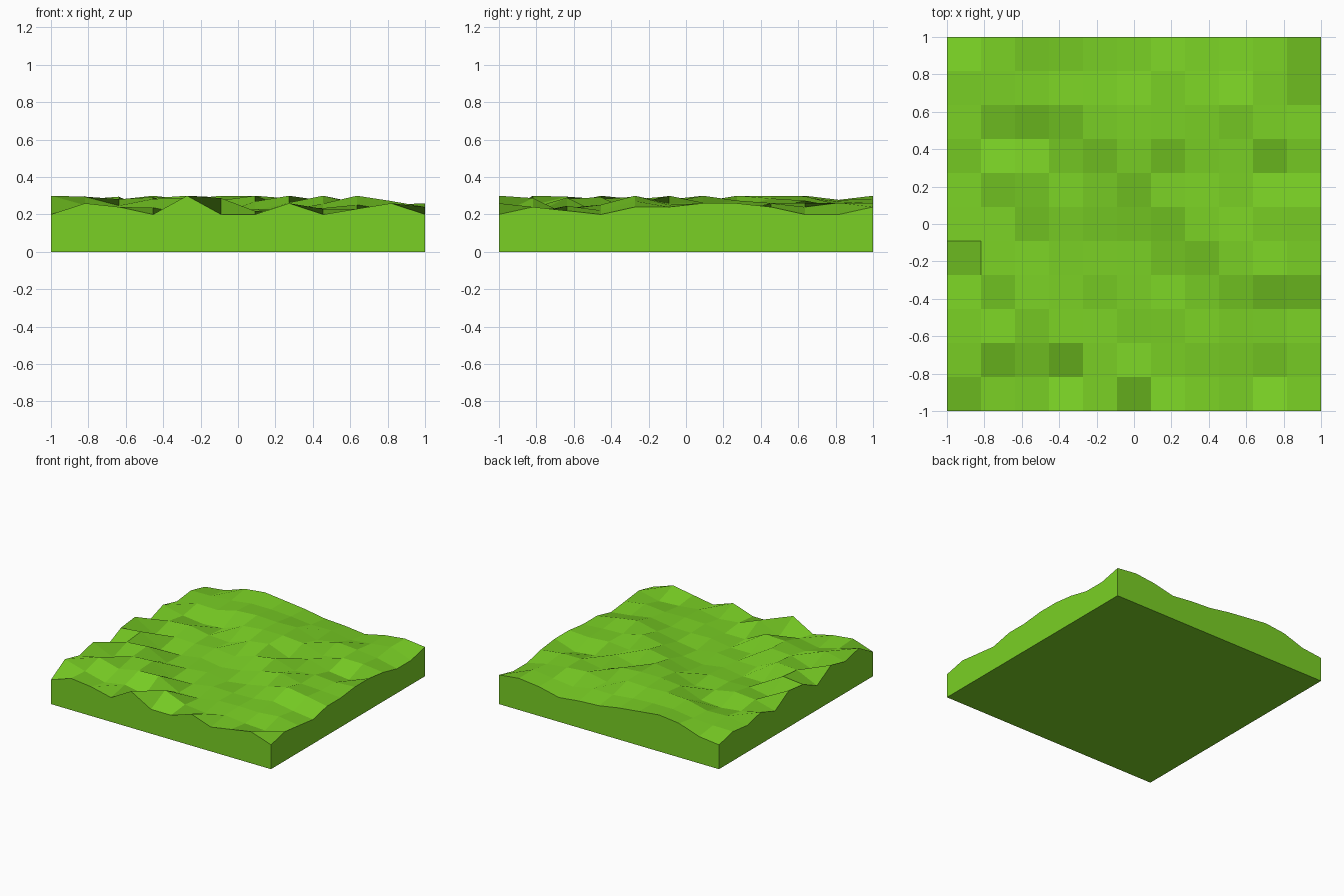
import bpy, bmesh

if "Cube" in bpy.data.objects:
    bpy.data.objects.remove(bpy.data.objects["Cube"])

N = 11            # cells per side

# Edge height profiles, left to right / front to back
front = [.20, .26, .24, .20, .30, .20, .20, .26, .20, .23, .26, .20]
back = [.20, .22, .28, .30, .28, .26, .23, .22, .20, .24, .26, .24]
left = [.20, .30, .26, .30, .20, .28, .30, .20, .26, .22, .24, .20]
right = [.20, .24, .22, .20, .24, .24, .26, .26, .24, .20, .20, .24]

# Cells (column, row) that fall steeply, fall gently or rise toward the front right
steep = {(0, 0), (5, 0), (1, 1), (3, 1), (9, 3), (10, 3), (4, 5), (6, 7),
         (9, 7), (1, 8), (10, 9), (10, 10)}
gentle = {(2, 1), (8, 1), (9, 1), (3, 3), (4, 3), (1, 5), (2, 5), (2, 6),
          (2, 8), (8, 8), (3, 10)}
rising = {(3, 0), (6, 0), (7, 0), (9, 0), (5, 1), (6, 1), (6, 3), (2, 4),
          (3, 4), (9, 6), (10, 6), (1, 7), (2, 7), (2, 9), (3, 9), (5, 9),
          (8, 9), (0, 10), (1, 10), (8, 10)}


def drop(cell):
    return .08 if cell in steep else .03 if cell in gentle else -.045 if cell in rising else -.005


# Known heights round the rim
z = {}
for k in range(N + 1):
    z[0, k], z[N, k] = left[k], right[k]
    z[k, 0], z[k, N] = front[k], back[k]

# Interior: follow each diagonal between its two rim points
for s in range(2, 2 * N - 1):
    path = [(i, s - i) for i in range(max(0, s - N), min(N, s) + 1)]
    steps = [drop((i, j - 1)) for i, j in path[:-1]]
    error = (z[path[0]] - z[path[-1]] - sum(steps)) / len(steps)
    h = z[path[0]]
    for p, d in zip(path[1:-1], steps):
        h -= d + error
        z[p] = min(.30, max(.20, h))

# Bumpy grass surface
bm = bmesh.new()
bmesh.ops.create_grid(bm, x_segments=N, y_segments=N, size=1)
for v in bm.verts:
    v.co.z = z[round((v.co.x + 1) * N / 2), round((v.co.y + 1) * N / 2)]

# Side walls dropped to the ground, then the flat underside
rim = [e for e in bm.edges if e.is_boundary]
skirt = bmesh.ops.extrude_edge_only(bm, edges=rim)["geom"]
for v in skirt:
    if isinstance(v, bmesh.types.BMVert):
        v.co.z = 0
bmesh.ops.holes_fill(bm, edges=[e for e in bm.edges if e.is_boundary], sides=0)
bmesh.ops.recalc_face_normals(bm, faces=bm.faces)

mesh = bpy.data.meshes.new("grass_tile")
bm.to_mesh(mesh)
bm.free()
tile = bpy.data.objects.new("grass_tile", mesh)
bpy.context.collection.objects.link(tile)

grass = bpy.data.materials.new("grass_green")
grass.diffuse_color = (.193, .63, .018, 1)
grass.use_nodes = True
grass.node_tree.nodes["Principled BSDF"].inputs["Base Color"].default_value = grass.diffuse_color
mesh.materials.append(grass)
